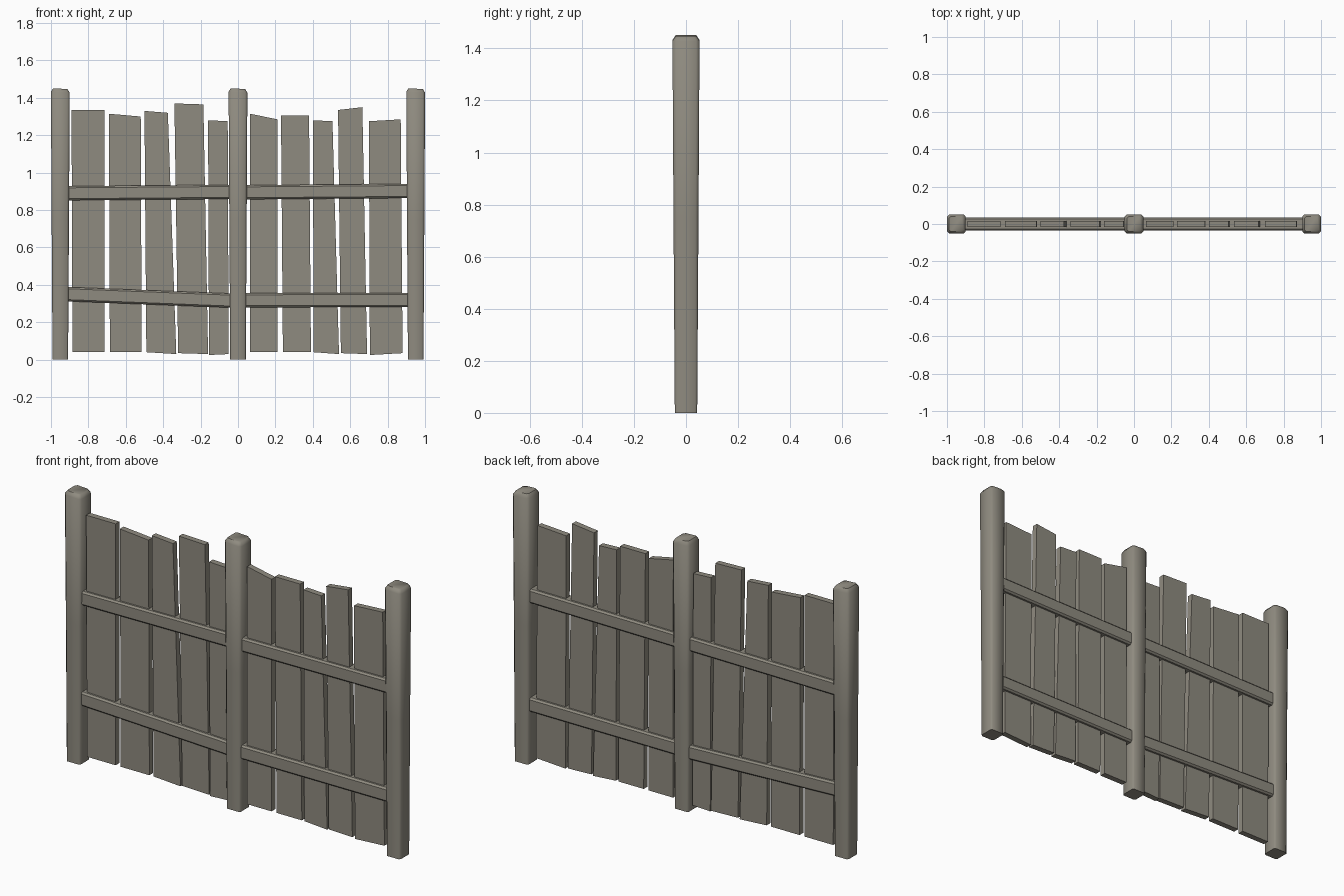
import bpy
import bmesh

if "Cube" in bpy.data.objects:
    bpy.data.objects.remove(bpy.data.objects["Cube"])

wood = bpy.data.materials.new("weathered_grey_wood")
wood.diffuse_color = (0.275, 0.258, 0.215, 1)
wood.use_nodes = True
wood.node_tree.nodes["Principled BSDF"].inputs["Base Color"].default_value = wood.diffuse_color


def finish(name, bm, smooth=False):
    bmesh.ops.recalc_face_normals(bm, faces=bm.faces)
    me = bpy.data.meshes.new(name)
    bm.to_mesh(me)
    bm.free()
    me.materials.append(wood)
    ob = bpy.data.objects.new(name, me)
    bpy.context.collection.objects.link(ob)
    if smooth:
        bpy.ops.object.select_all(action='DESELECT')
        ob.select_set(True)
        bpy.context.view_layer.objects.active = ob
        bpy.ops.object.shade_smooth_by_angle(angle=0.9)
    return ob


def loft(name, rings, smooth=False):
    """Skin a list of equal-length closed rings and cap both ends."""
    bm = bmesh.new()
    rows = [[bm.verts.new(p) for p in ring] for ring in rings]
    n = len(rows[0])
    for a, b in zip(rows, rows[1:]):
        for i in range(n):
            j = (i + 1) % n
            bm.faces.new((a[i], a[j], b[j], b[i]))
    bm.faces.new(rows[0])
    bm.faces.new(rows[-1])
    return finish(name, bm, smooth)


def octagon(a, b, c):
    """Rectangle of half sizes a, b with corners cut by c."""
    return [(a - c, -b), (a, -b + c), (a, b - c), (a - c, b),
            (-a + c, b), (-a, b - c), (-a, -b + c), (-a + c, -b)]


# Posts: chamfered, slightly wider toward the top, with a softened cap
for name, cx in (("left_post", -0.95), ("middle_post", 0.0), ("right_post", 0.95)):
    rings = []
    for z, h, c in ((0, 0.043, 0.008), (0.75, 0.048, 0.012),
                    (1.43, 0.052, 0.013), (1.449, 0.040, 0.010)):
        tilt = 0.05 if z > 1 else 0
        rings.append([(cx + x * 0.965, y, z - tilt * x)
                      for x, y in octagon(h, h, c)])
    loft(name, rings, smooth=True)

# Planks: top left x, top right x, top z left/right, bottom x left/right, bottom z left/right
planks = [
    (-.89, -.715, 1.335, 1.335, -.885, -.715, .04, .04),
    (-.69, -.52, 1.315, 1.30, -.685, -.515, .04, .04),
    (-.50, -.375, 1.33, 1.32, -.49, -.33, .04, .03),
    (-.34, -.185, 1.37, 1.365, -.32, -.16, .035, .03),
    (-.16, -.055, 1.28, 1.275, -.155, -.05, .025, .03),
    (.065, .21, 1.315, 1.285, .065, .21, .04, .04),
    (.23, .38, 1.305, 1.305, .24, .39, .04, .04),
    (.40, .505, 1.28, 1.275, .405, .54, .04, .03),
    (.535, .665, 1.335, 1.35, .55, .69, .035, .03),
    (.70, .87, 1.275, 1.285, .705, .88, .025, .035),
]
for i, (tl, tr, zl, zr, bl, br, wl, wr) in enumerate(planks):
    t = 0.016
    loft(f"plank_{i + 1}", [
        [(bl, -t, wl), (br, -t, wr), (br, t, wr), (bl, t, wl)],
        [(tl, -t, zl), (tr, -t, zr), (tr, t, zr), (tl, t, zl)]])

# Rails: chamfered bars wrapping the planks, sagging slightly between posts
rails = [
    ("upper_left_rail", -.905, -.04, .89, .897),
    ("upper_right_rail", .04, .905, .895, .902),
    ("lower_left_rail", -.905, -.04, .35, .316),
    ("lower_right_rail", .04, .905, .318, .319),
]
for name, x0, x1, z0, z1 in rails:
    loft(name, [[(x, y, zc + z) for y, z in octagon(0.035, 0.038, 0.009)]
                for x, zc in ((x0, z0), (x1, z1))])
